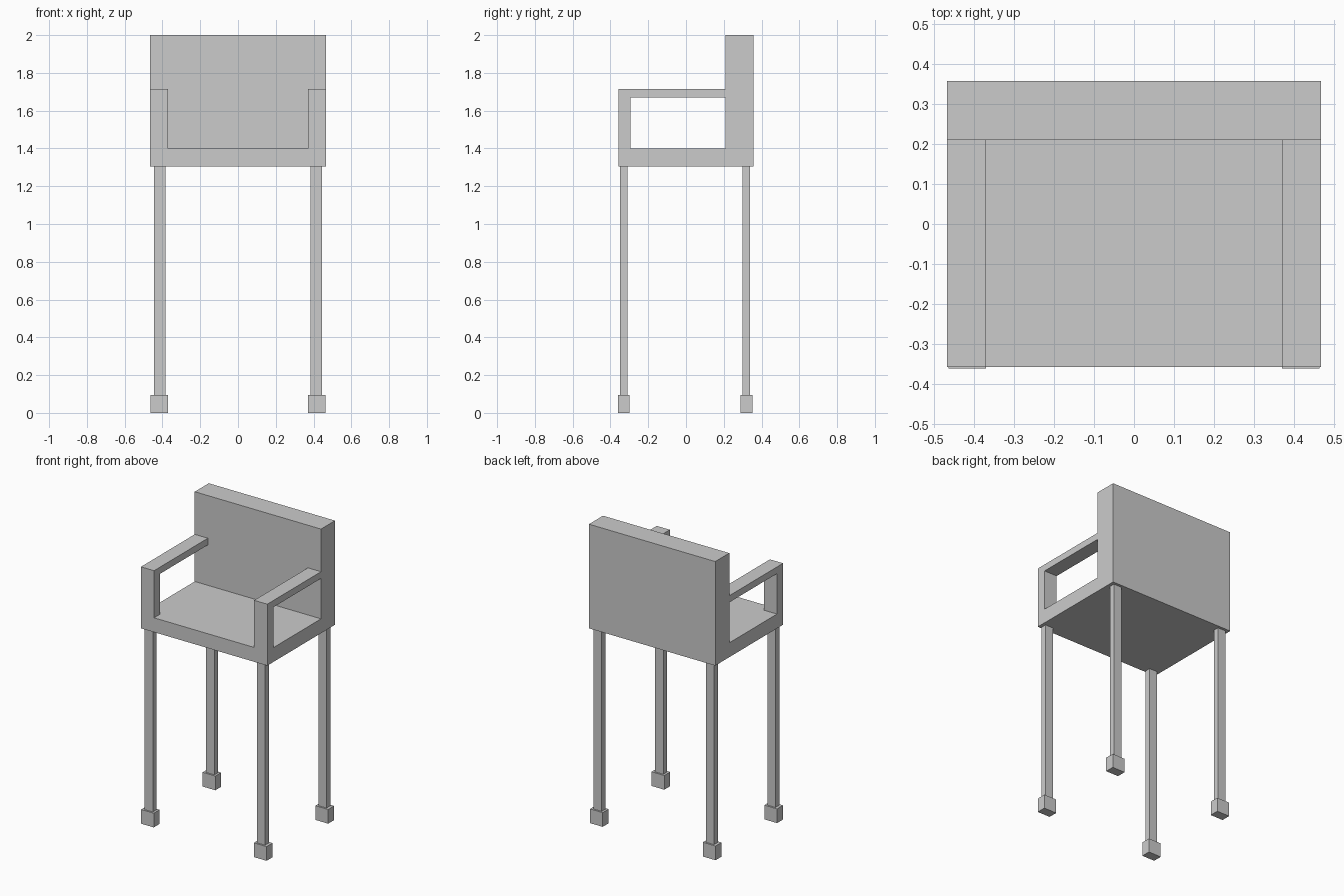
import bpy

if "Cube" in bpy.data.objects:
    bpy.data.objects.remove(bpy.data.objects["Cube"])


def box(name, x, y, z):
    """Box spanning the given (min, max) ranges."""
    corners = [(a, b, c) for a in x for b in y for c in z]
    faces = [(0, 1, 3, 2), (4, 6, 7, 5), (0, 4, 5, 1),
             (2, 3, 7, 6), (0, 2, 6, 4), (1, 5, 7, 3)]
    mesh = bpy.data.meshes.new(name)
    mesh.from_pydata(corners, [], faces)
    obj = bpy.data.objects.new(name, mesh)
    bpy.context.collection.objects.link(obj)
    return obj


def mirrored_box(name, x, y, z):
    """Box on the right side, mirrored to the left."""
    obj = box(name, x, y, z)
    obj.modifiers.new("Mirror", 'MIRROR').use_axis[0] = True


W, D = 0.467, 0.358
BACK_Y = 0.21
SEAT_Z, SEAT_TOP = 1.304, 1.40

# Seat and backrest
box("seat", (-W, W), (-D, BACK_Y), (SEAT_Z, SEAT_TOP))
box("backrest", (-W, W), (BACK_Y, D), (SEAT_Z, 2.0))

# Armrests with their front posts
mirrored_box("armrest", (0.37, W), (-D, BACK_Y), (1.67, 1.715))
mirrored_box("armrest_post", (0.37, W), (-D, -0.294), (SEAT_TOP, 1.67))

# Legs and block feet
for name, y in (("front", -0.33), ("back", 0.32)):
    mirrored_box(name + "_leg", (0.385, 0.445), (y - 0.02, y + 0.02), (0.095, SEAT_Z))
    mirrored_box(name + "_foot", (0.37, 0.464), (y - 0.031, y + 0.031), (0, 0.095))
